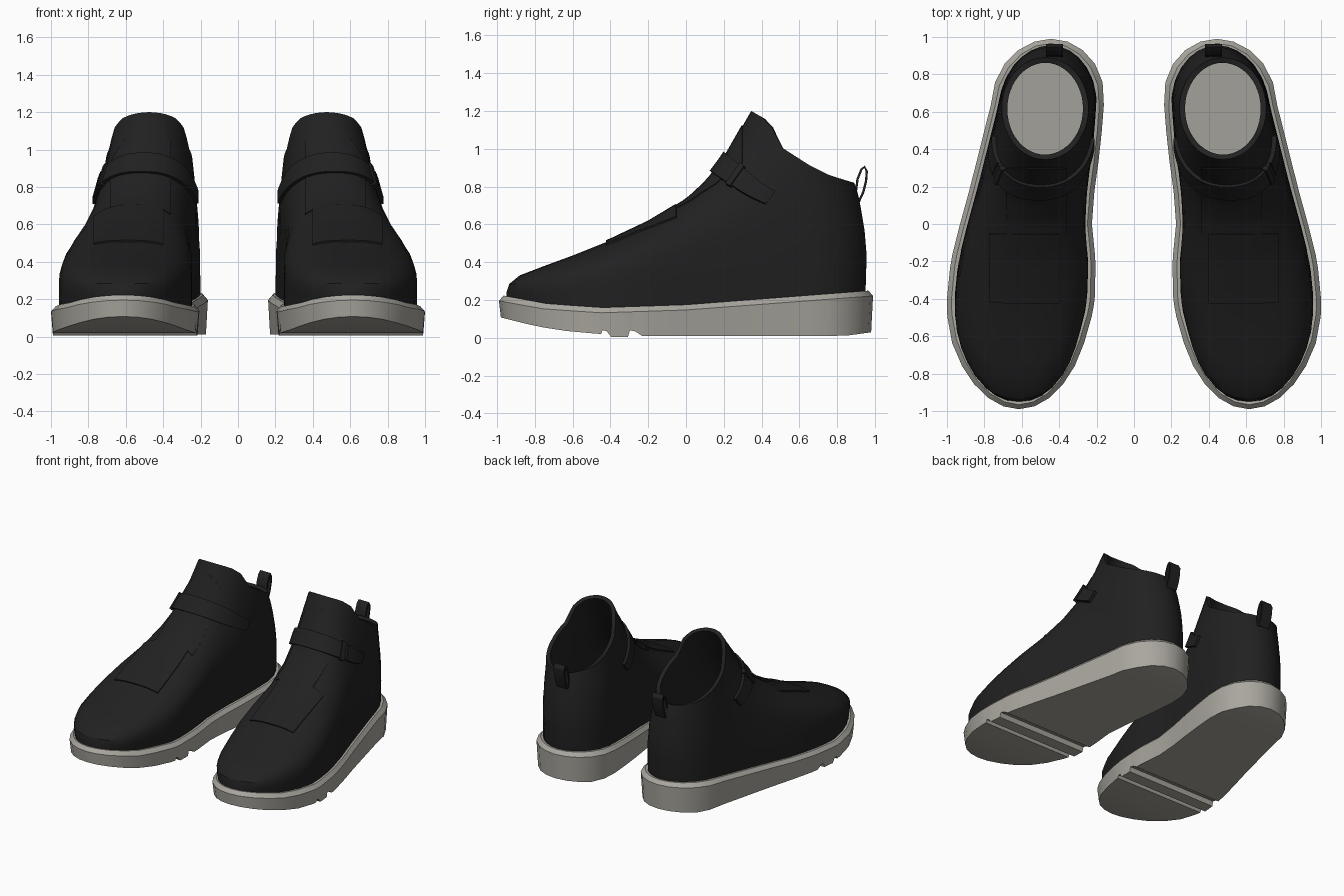
import bpy, math
from mathutils import Vector
from mathutils.bvhtree import BVHTree

if "Cube" in bpy.data.objects:
    bpy.data.objects.remove(bpy.data.objects["Cube"])


def material(name, rgb):
    m = bpy.data.materials.new(name)
    m.use_nodes = True
    m.diffuse_color = (*rgb, 1)
    bsdf = m.node_tree.nodes["Principled BSDF"]
    bsdf.inputs["Base Color"].default_value = (*rgb, 1)
    bsdf.inputs["Roughness"].default_value = 0.8
    return m


BLACK = material("black suede", (0.015, 0.015, 0.015))
GREY = material("warm grey rubber", (0.40, 0.385, 0.345))

# Footprint edges, sole heights and centre-line profiles of the left boot
OUTER = [(-1, .93), (-.6, .96), (-.4, .96), (-.2, .94), (0, .89),
         (.2, .835), (.4, .785), (.65, .722), (1, .685)]
INNER = [(-1, .3), (-.6, .28), (-.4, .25), (-.2, .245), (0, .265),
         (.2, .25), (.4, .22), (.65, .2), (1, .2)]
SOLE_TOP = [(-1, .225), (-.75, .18), (-.45, .16), (0, .175), (1, .25)]
GROOVES = [(-.455, .02), (-.445, .04), (-.425, .035), (-.4, .005),
           (-.31, .005), (-.3, .04), (-.27, .033), (-.235, .01)]
SOLE_BOTTOM = [(-1, .11), (-.8, .06), (-.6, .03)] + GROOVES + [(.85, .01), (1, .03)]
FRONT = [(-.95, .19), (-.95, .24), (-.935, .285), (-.88, .33), (-.75, .38), (-.6, .435),
         (-.4, .515), (-.2, .61), (0, .73), (.11, .83), (.2, .95), (.27, 1.07), (.345, 1.2)]
BACK = [(.945, .2), (.95, .25), (.952, .29), (.953, .34), (.955, .39), (.955, .45),
        (.95, .51), (.945, .57), (.935, .63), (.925, .69), (.915, .74), (.905, .78), (.89, .82)]
TOPLINE = [(0, 0), (.1, .08), (.2, .22), (.3, .51), (.56, .75), (.76, .895), (1, 1)]
TOP = len(FRONT) - 1


def interp(table, v):
    if v <= table[0][0]:
        return table[0][1]
    for (a, p), (b, q) in zip(table, table[1:]):
        if v <= b:
            return p + (q - p) * (v - a) / (b - a)
    return table[-1][1]


def edge(y, front, back, side, grow=0, rise=0):
    """x of the outline at y, rounded at toe and heel; rise 1 is the ankle collar."""
    o, i = interp(OUTER, y), interp(INNER, y)
    ankle = rise ** 3
    centre = (o + i) / 2 * (1 - ankle) + .475 * ankle
    half = (o - i) / 2 * (1 - ankle) + .232 * ankle
    length = back - front
    rf, rb = min(.55, length / 2), min(.3, length / 2)
    toe, heel = max(0, 1 - (y - front) / rf), max(0, 1 - (back - y) / rb)
    p = 2 + .7 * math.sin(math.pi * rise) if toe > 0 else 2
    s = max(0, 1 - max(toe, heel) ** p) ** (1 / p)
    return centre + side * (half + grow) * s


def surface(t, a):
    """Point on the upper: t climbs from sole to collar, a turns from the front."""
    k = min(int(t), TOP - 1)
    f = Vector(FRONT[k]).lerp(Vector(FRONT[k + 1]), t - k)
    b = Vector(BACK[k]).lerp(Vector(BACK[k + 1]), t - k)
    u = (1 - math.cos(a)) / 2
    y = f.x + (b.x - f.x) * u
    w = (t / TOP) ** 6
    drop = (1 - (1 - u) ** 2) * (1 - w) + interp(TOPLINE, u) * w
    z = f.y + (b.y - f.y) * drop
    if t == 0:
        z = interp(SOLE_TOP, y) - .02
    side = 1 if a > 0 else -1
    return Vector((edge(y, f.x, b.x, side, 0, t / TOP), y, z))


PARTS = []


def add(name, verts, faces, mat, thickness=0, offset=1):
    me = bpy.data.meshes.new(name)
    me.from_pydata([tuple(v) for v in verts], [], faces)
    me.materials.append(mat)
    ob = bpy.data.objects.new(name, me)
    bpy.context.collection.objects.link(ob)
    if thickness:
        s = ob.modifiers.new("thickness", "SOLIDIFY")
        s.thickness, s.offset = thickness, offset
    m = ob.modifiers.new("pair", "MIRROR")
    m.use_mirror_merge = False
    PARTS.append(ob)


def grid(rows, closed=False):
    n = len(rows[0])
    verts = [p for r in rows for p in r]
    faces = [(r * n + c, r * n + (c + 1) % n, (r + 1) * n + (c + 1) % n, (r + 1) * n + c)
             for r in range(len(rows) - 1) for c in range(n if closed else n - 1)]
    return verts, faces


def span(a, b, n):
    return [a + (b - a) * i / n for i in range(n + 1)]


# Sole: stacked outlines, with cross grooves in the underside
stations = sorted([-math.cos(a) for a in span(0, math.pi, 18)] + [g[0] / .99 for g in GROOVES])
last = len(stations) - 1


def sole_ring(grow, height):
    f, b = -.95 - grow, .95 + grow
    ring = []
    for side, order in ((1, range(last + 1)), (-1, range(last - 1, 0, -1))):
        for i in order:
            y = stations[i] * b
            ring.append((edge(y, f, b, side, grow), y, height(stations[i] * .99)))
    return ring


layers = [sole_ring(.03, lambda y: interp(SOLE_BOTTOM, y)),
          sole_ring(.04, lambda y: interp(SOLE_TOP, y) - .028),
          sole_ring(.016, lambda y: interp(SOLE_TOP, y))]
verts, faces = grid(layers, True)
count = 2 * last
for start, flip in ((0, True), (2 * count, False)):
    for i in range(last):
        quad = [i, i + 1, (count - i - 1) % count, (count - i) % count]
        quad = [start + q for q in dict.fromkeys(quad)]
        faces.append(quad[::-1] if flip else quad)
add("sole", verts, faces, GREY)

# Upper: rings from the welt to the collar, thickened inwards
turns = span(-math.pi, math.pi, 48)[:-1]
verts, faces = grid([[surface(t, a) for a in turns] for t in range(TOP + 1)], True)
add("upper", verts, faces, BLACK, .03, -1)
tree = BVHTree.FromPolygons(verts, faces)


# Vamp patch and tongue panel: thin plates laid on the upper
def plate(name, x0, x1, y0, y1, thickness):
    rows = [[tree.ray_cast(Vector((x, y, 3)), Vector((0, 0, -1)))[0] for x in span(x0, x1, 8)]
            for y in span(y0, y1, 10)]
    add(name, *grid(rows), BLACK, thickness)


plate("vamp_patch", .40, .77, -.42, -.05, .01)
plate("tongue_panel", .36, .68, -.05, .3, .006)


# Ankle strap, its keeper and its end tab, all wrapped round the upper
def wrap(name, t0, t1, a0, a1, n, thickness):
    rows = [[surface(t - .4 * a * a, a) for a in span(a0, a1, n)] for t in span(t0, t1, 3)]
    add(name, *grid(rows), BLACK, thickness)


wrap("ankle_strap", 9.35, 10.2, -1.37, 1.37, 28, .02)
wrap("strap_keeper", 9.27, 10.28, .72, .82, 2, .03)
wrap("strap_end_tab", 9.33, 10.22, .9, 1.4, 6, .025)

# Heel pull loop: a ribbon bent into a loop
loop = [(.905, .72), (.9, .78), (.908, .84), (.928, .89), (.945, .905),
        (.957, .88), (.953, .83), (.938, .77), (.915, .72)]
rows = [[(.38, y, z), (.47, y, z)] for y, z in loop]
add("heel_pull_loop", *grid(rows), BLACK, .012, 0)

# Apply the modifiers and smooth the rounded surfaces
bpy.ops.object.select_all(action="DESELECT")
for ob in PARTS:
    ob.select_set(True)
bpy.context.view_layer.objects.active = PARTS[0]
bpy.ops.object.convert(target="MESH")
bpy.ops.object.shade_smooth_by_angle(angle=math.radians(32))
